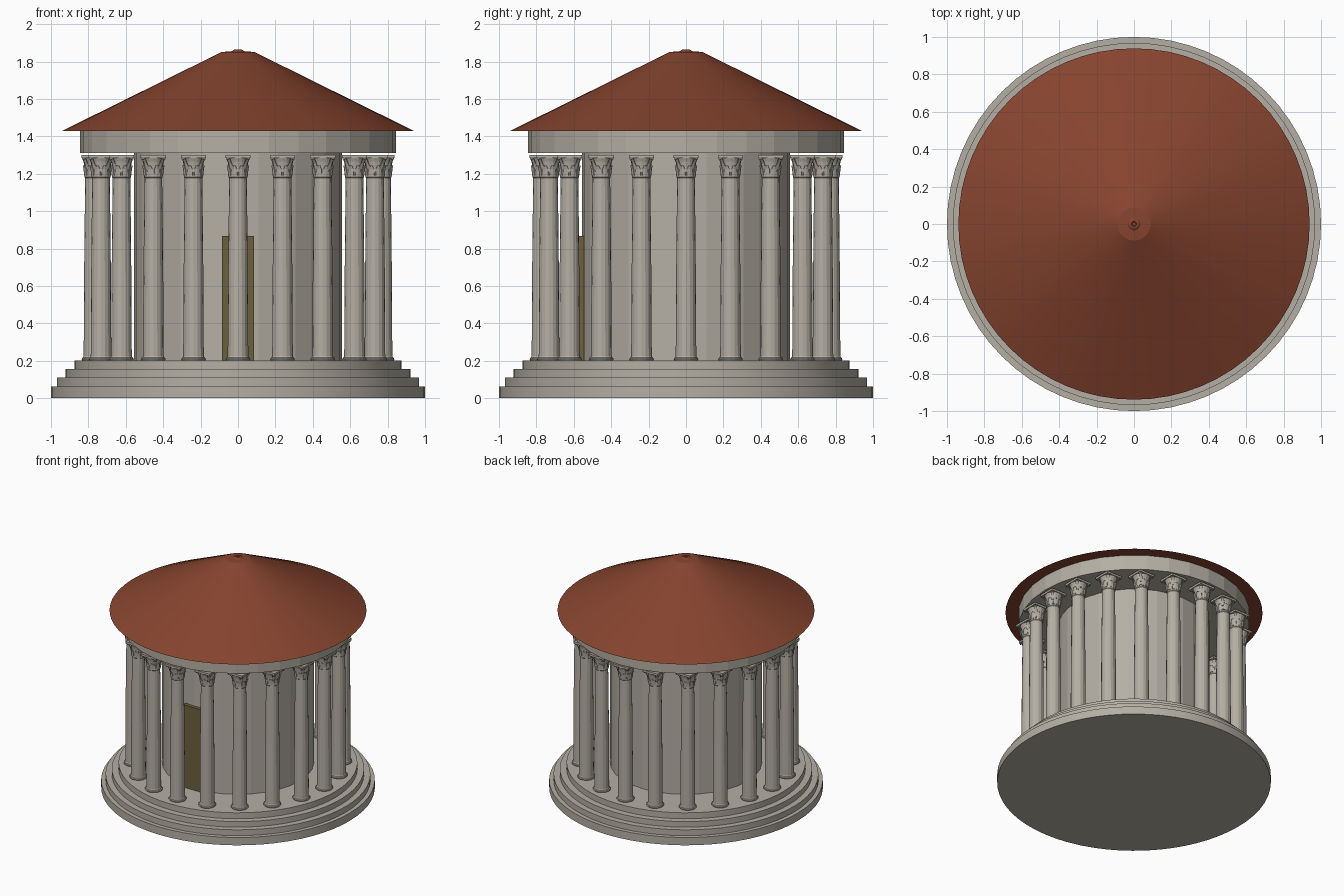
import bpy, bmesh
from math import sin, cos, pi, radians

if "Cube" in bpy.data.objects:
    bpy.data.objects.remove(bpy.data.objects["Cube"])


def material(name, rgb):
    m = bpy.data.materials.new(name)
    m.diffuse_color = (*rgb, 1)
    m.use_nodes = True
    m.node_tree.nodes["Principled BSDF"].inputs["Base Color"].default_value = m.diffuse_color
    return m


stone = material("stone", (0.46, 0.43, 0.37))
tile = material("roof_tile", (0.24, 0.058, 0.028))
bronze = material("bronze", (0.15, 0.115, 0.05))


def lathe(bm, profile, sides):
    """Revolve (radius, z) points about z, capping both ends."""
    rings = []
    for r, z in profile:
        rings.append([bm.verts.new((r * cos(2 * pi * i / sides),
                                    r * sin(2 * pi * i / sides), z))
                      for i in range(sides)])
    for a, b in zip(rings, rings[1:]):
        for i in range(sides):
            j = (i + 1) % sides
            bm.faces.new((a[i], a[j], b[j], b[i]))
    bm.faces.new(rings[0][::-1])
    bm.faces.new(rings[-1])


def leaf(bm, angle, path, thick=0.003):
    """Curled capital leaf: path of (radius, z, half width)."""
    c, s = cos(angle), sin(angle)
    rows = []
    for r, z, w in path:
        rows.append([bm.verts.new((c * q - s * t, s * q + c * t, z))
                     for q, t in ((r - thick, -w), (r, -w), (r + thick, 0),
                                  (r, w), (r - thick, w))])
    for a, b in zip(rows, rows[1:]):
        for i in range(5):
            j = (i + 1) % 5
            bm.faces.new((a[i], a[j], b[j], b[i]))
    bm.faces.new(rows[0][::-1])
    bm.faces.new(rows[-1])


def make_mesh(bm, name, mat):
    bmesh.ops.recalc_face_normals(bm, faces=bm.faces)
    me = bpy.data.meshes.new(name)
    bm.to_mesh(me)
    bm.free()
    me.materials.append(mat)
    return me


def add(name, me, loc=(0, 0, 0)):
    ob = bpy.data.objects.new(name, me)
    ob.location = loc
    bpy.context.collection.objects.link(ob)
    return ob


def turned(name, profile, sides, mat, smooth=False):
    bm = bmesh.new()
    lathe(bm, profile, sides)
    ob = add(name, make_mesh(bm, name, mat))
    if smooth:
        bpy.context.view_layer.objects.active = ob
        ob.select_set(True)
        bpy.ops.object.shade_smooth_by_angle(angle=radians(20))
        ob.select_set(False)
    return ob


# Stepped round base: nested drums standing on the ground
for i, (r, z) in enumerate([(1, 0.063), (0.968, 0.11), (0.922, 0.155), (0.873, 0.203)]):
    turned(f"base_step_{i + 1}", [(r, 0), (r, z)], 64, stone, True)

# Inner chamber wall and ring beam
turned("inner_chamber", [(0.555, 0.203), (0.555, 1.312)], 32, stone)
turned("entablature", [(0.845, 1.312), (0.845, 1.433)], 32, stone)

# Conical roof with small top cap
turned("roof", [(0.939, 1.43), (0.088, 1.851), (0.034, 1.855), (0.024, 1.863),
                (0.013, 1.864), (0.01, 1.857)], 64, tile, True)

# Door on the front
bm = bmesh.new()
bmesh.ops.create_cube(bm, size=1)
bmesh.ops.scale(bm, vec=(0.17, 0.05, 0.665), verts=bm.verts)
add("door", make_mesh(bm, "door", bronze), (0, -0.555, 0.203 + 0.3325))

# Column: moulded foot, tapering shaft, flared bell of the capital
bm = bmesh.new()
lathe(bm, [(0.063, 0.203), (0.066, 0.209), (0.063, 0.216), (0.058, 0.219),
           (0.055, 0.226), (0.054, 0.5), (0.051, 0.85), (0.047, 1.178),
           (0.050, 1.182), (0.050, 1.192), (0.049, 1.21), (0.051, 1.24),
           (0.056, 1.265), (0.064, 1.286)], 16)
# Leaves of the capital and corner scrolls
for k in range(8):
    leaf(bm, k * pi / 4 + pi / 8, [(0.050, 1.192, 0.016), (0.054, 1.225, 0.016),
                                   (0.060, 1.243, 0.010), (0.060, 1.236, 0.004)])
for k in range(4):
    leaf(bm, k * pi / 2 + pi / 4, [(0.051, 1.225, 0.010), (0.060, 1.255, 0.012),
                                   (0.078, 1.286, 0.012), (0.084, 1.276, 0.008)])
# Square abacus
cube = bmesh.ops.create_cube(bm, size=1)["verts"]
bmesh.ops.scale(bm, vec=(0.135, 0.135, 0.016), verts=cube)
bmesh.ops.translate(bm, vec=(0, 0, 1.293), verts=cube)
column = make_mesh(bm, "column", stone)

# Ring of twenty columns, all facing the same way
for i in range(20):
    a = 2 * pi * i / 20
    add(f"column_{i + 1}", column, (0.77 * cos(a), 0.77 * sin(a), 0))
